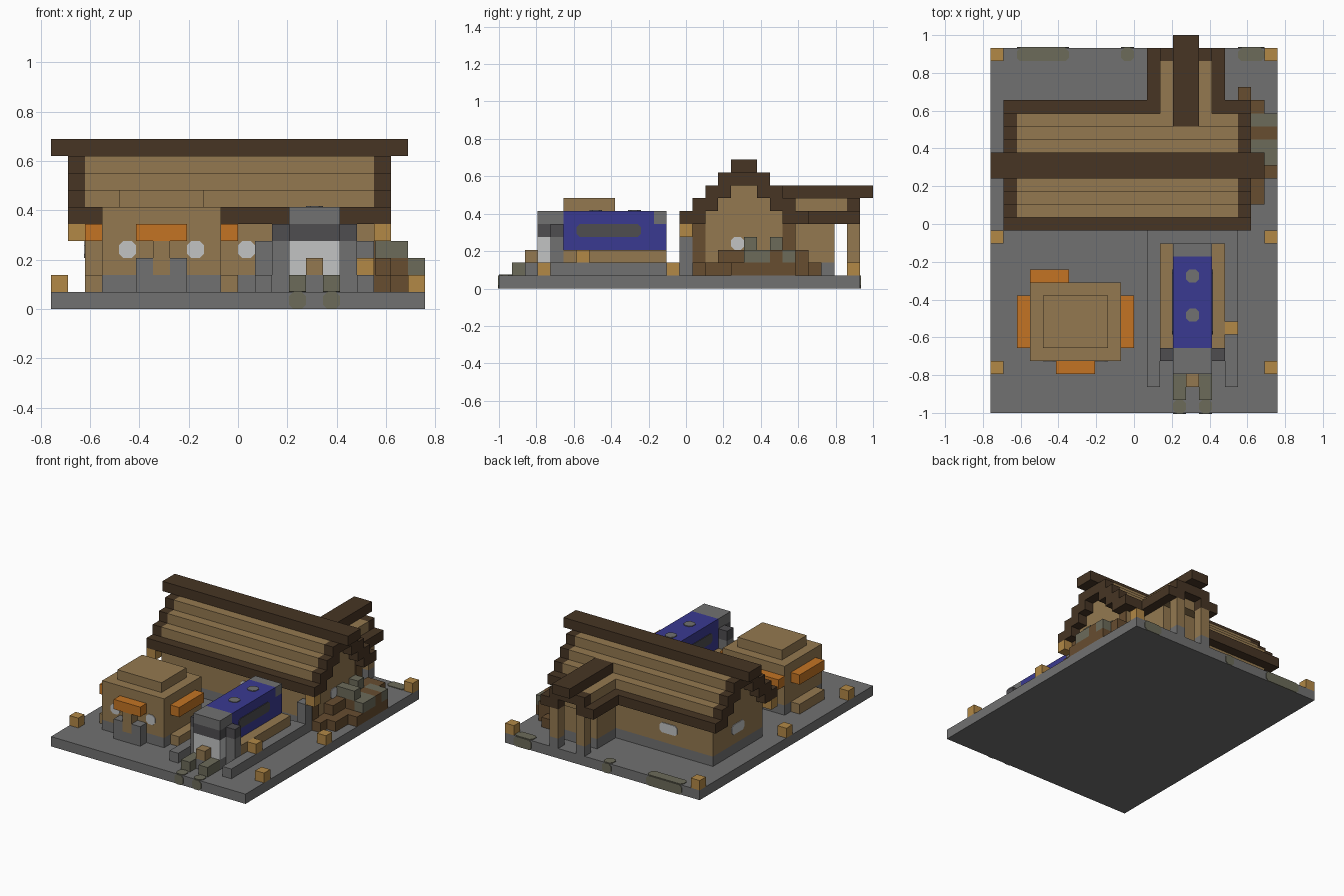
import bpy, bmesh
from mathutils import Vector

cube = bpy.data.objects.get("Cube")
if cube:
    bpy.data.objects.remove(cube, do_unlink=True)

U = 2 / 29                      # edge of one block
ORIGIN = Vector((-11 * U, -1, 0))


def material(name, r, g, b):
    def lin(c):
        c /= 255
        return c / 12.92 if c <= 0.04045 else ((c + 0.055) / 1.055) ** 2.4
    m = bpy.data.materials.new(name)
    m.use_nodes = True
    col = (lin(r), lin(g), lin(b), 1)
    m.diffuse_color = col
    m.node_tree.nodes["Principled BSDF"].inputs["Base Color"].default_value = col
    return m


STONE = material("stone grey", 113, 113, 113)
SLATE = material("dark grey", 78, 77, 80)
TAN = material("plank tan", 148, 121, 80)
DARK = material("dark roof timber", 71, 53, 36)
LOG = material("log brown", 103, 77, 48)
GOLD = material("lamp gold", 178, 136, 70)
ORANGE = material("awning orange", 195, 116, 36)
BLUE = material("carriage blue", 58, 58, 145)
PALE = material("pale grey", 194, 195, 196)
MOSS = material("mossy stone", 108, 107, 90)


def make(name, mat, lo, hi, chamfer_axis=None):
    """Box between two corners; optional chamfer on edges along one axis."""
    lo, hi = Vector(lo), Vector(hi)
    bm = bmesh.new()
    bmesh.ops.create_cube(bm, size=1)
    for v in bm.verts:
        v.co = ORIGIN + U * Vector([lo[a] + (v.co[a] + 0.5) * (hi[a] - lo[a]) for a in range(3)])
    if chamfer_axis is not None:
        edges = [e for e in bm.edges
                 if abs((e.verts[0].co - e.verts[1].co).normalized()[chamfer_axis]) > 0.9]
        bmesh.ops.bevel(bm, geom=edges, offset=U / 4, segments=1, affect='EDGES')
    mesh = bpy.data.meshes.new(name)
    bm.to_mesh(mesh)
    bm.free()
    mesh.materials.append(mat)
    ob = bpy.data.objects.new(name, mesh)
    bpy.context.collection.objects.link(ob)
    return ob


def box(name, mat, x, y, z):
    return make(name, mat, (x[0], y[0], z[0]), (x[1], y[1], z[1]))


def block(name, mat, x, y, z):
    return box(name, mat, (x, x + 1), (y, y + 1), (z, z + 1))


def plate(name, mat, axis, side, lo, size):
    """Thin clipped-corner panel on a face; lo is its corner on that face."""
    t = 0.07
    a, b = list(lo), [p + s for p, s in zip(lo, size)]
    a[axis], b[axis] = lo[axis] - t, lo[axis] + t
    if side > 0:
        a[axis] = lo[axis] - t / 2
    else:
        b[axis] = lo[axis] + t / 2
    make(name, mat, a, b, axis)


# Ground slab, corner lamps and moss
box("ground_slab", STONE, (0, 22), (0, 28), (0, 1))
for x in (0, 21):
    for y in (3, 13, 27):
        block("ground_lamp", GOLD, x, y, 1)
for x, w in ((2, 4), (10, 1), (19, 2)):
    plate("moss_patch", MOSS, 2, 1, (x, 27, 1), (w, 1, 0))
    plate("moss_edge", MOSS, 1, 1, (x, 28, 0), (w, 0, 1))
for x in (14, 16):
    plate("moss_patch", MOSS, 2, 1, (x, 0, 1), (1, 1, 0))
    plate("moss_edge", MOSS, 1, -1, (x, 0, 0), (1, 0, 1))

# House walls
box("house_footing", STONE, (2, 19), (15, 23), (1, 2))
box("house_walls", TAN, (2, 19), (15, 23), (2, 6))
plate("front_window", PALE, 1, -1, (11, 15, 3), (1, 0, 1))
plate("back_window", PALE, 1, 1, (6, 23, 3), (2, 0, 1))
plate("right_window", PALE, 0, -1, (2, 18, 3), (0, 2, 1))
plate("left_window", PALE, 0, 1, (19, 18, 3), (0, 1, 1))
for y in (15, 22):
    box("gable_post", LOG, (19, 19.1), (y, y + 1), (2, 5))

# Stepped main roof with timber trim at both ends
for step in range(4):
    z, front, back = 5 + step, 14 + step, 24 - step
    if step:
        box("roof_step", TAN, (2, 19), (front, back), (z, z + 1))
    else:
        for y in (front, back - 1):
            box("roof_eave", DARK, (2, 19), (y, y + 1), (z, z + 1))
    for x in (1, 19):
        for y in (front, back - 2):
            box("roof_trim", DARK, (x, x + 1), (y, y + 2), (z, z + 1))
box("roof_ridge", DARK, (0, 21), (18, 20), (9, 10))
for x in (1, 19):
    block("eave_lantern", GOLD, x, 14, 4)

# Back wing and porch
box("wing_footing", STONE, (13, 17), (23, 26), (1, 2))
box("wing_walls", TAN, (13, 17), (23, 26), (2, 5))
box("wing_ceiling", TAN, (13, 17), (23, 27), (5, 6))
box("wing_roof_step", TAN, (13, 17), (22, 27), (6, 7))
box("wing_roof_trim", DARK, (13, 17), (27, 28), (6, 7))
box("wing_ridge", DARK, (14, 16), (22, 29), (7, 8))
for x, post in ((12, 13), (17, 16)):
    box("wing_eave", DARK, (x, x + 1), (23, 28), (5, 6))
    block("wing_eave_end", DARK, post, 27, 5)
    box("porch_post", TAN, (post, post + 1), (27, 28), (2, 5))
    block("porch_post_foot", STONE, post, 27, 1)

# Log and rubble heap against the gable
for x, y0, y1, top in ((19, 15, 25, 2), (20, 16, 24, 2), (21, 18, 23, 2), (19, 17, 24, 3)):
    box("log_stack", LOG, (x, x + 1), (y0, y1), (1, top))
for x, y, z in ((19, 19, 3), (19, 21, 3), (20, 19, 3), (20, 20, 2),
                (20, 22, 2), (21, 19, 2), (21, 20, 2), (21, 22, 2)):
    block("rubble", MOSS, x, y, z)
for x, y in ((20, 19), (20, 21), (20, 23), (21, 21)):
    block("loose_log", LOG, x, y, 2)

# Market stall
box("stall_footing", STONE, (3, 10), (4, 10), (1, 2))
box("stall_body", TAN, (3, 10), (4, 10), (2, 6))
box("stall_roof_cap", TAN, (4, 9), (5, 9), (6, 7))
box("front_awning", ORANGE, (5, 8), (3, 4), (4, 5))
box("back_awning", ORANGE, (3, 6), (10, 11), (4, 5))
for x in (2, 10):
    box("side_awning", ORANGE, (x, x + 1), (5, 9), (4, 5))
    box("side_counter", TAN, (x, x + 1), (5, 9), (1, 2))
for x in (5, 7):
    box("stall_step", STONE, (x, x + 1), (3, 4), (1, 3))
block("stall_door_step", STONE, 6, 3, 1)
box("stall_door", TAN, (6, 7), (3, 4), (2, 4))
for x in (4, 8):
    plate("stall_window", PALE, 1, -1, (x, 4, 3), (1, 0, 1))

# Track kerbs and station pillars
for x in (12, 18):
    box("track_kerb", STONE, (x, x + 1), (2, 14), (1, 2))
    box("station_pillar", STONE, (x, x + 1), (14, 15), (1, 4))
box("track_end", STONE, (13, 18), (13, 14), (1, 2))
block("platform_lamp", GOLD, 18, 6, 2)

# Train
box("train_chassis", STONE, (13, 18), (4, 13), (1, 2))
box("running_board", TAN, (13, 18), (5, 13), (2, 3))
box("carriage", BLUE, (14, 17), (5, 13), (3, 5))
box("carriage_roof", BLUE, (14, 17), (5, 12), (5, 6))
box("carriage_end", STONE, (14, 17), (12, 13), (5, 6))
for x, side in ((14, -1), (17, 1)):
    plate("carriage_window", SLATE, 0, side, (x, 6, 4), (0, 5, 1))
for y in (7, 10):
    plate("roof_vent", STONE, 2, 1, (15, y, 6), (1, 1, 0))
box("engine_nose", PALE, (14, 17), (3, 5), (2, 4))
box("engine_base", STONE, (14, 17), (3, 4), (1, 2))
box("engine_band", SLATE, (14, 17), (3, 5), (4, 5))
box("engine_cap", STONE, (14, 17), (3, 5), (5, 6))
for x in (13, 17):
    box("engine_side", STONE, (x, x + 1), (4, 5), (2, 4))
    block("engine_shoulder", SLATE, x, 4, 4)
for x in (14, 16):
    box("buffer", MOSS, (x, x + 1), (1, 3), (1, 2))
block("coupling_foot", STONE, 15, 2, 1)
block("coupling", TAN, 15, 2, 2)
